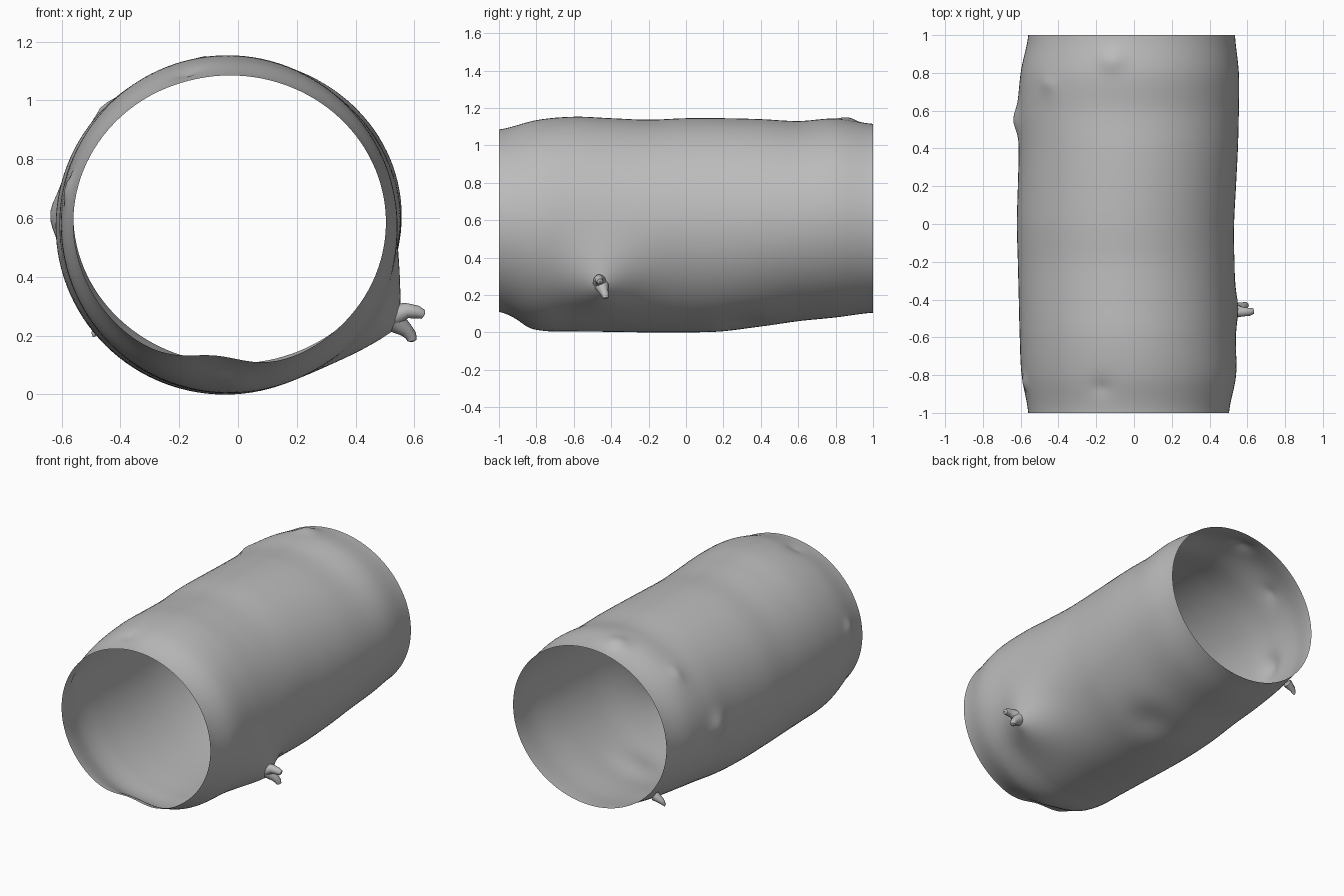
import bpy, bmesh, math
from mathutils import Vector

old = bpy.data.objects.get("Cube")
if old:
    bpy.data.objects.remove(old, do_unlink=True)

GREY = (0.5, 0.5, 0.5, 1)
mat = bpy.data.materials.new("plain grey")
mat.use_nodes = True
mat.diffuse_color = GREY
mat.node_tree.nodes["Principled BSDF"].inputs["Base Color"].default_value = GREY

# Tube extents at even steps from front to back
LEFT = [-.56, -.595, -.605, -.61, -.615, -.62, -.615, -.61, -.615, -.60, -.56]
RIGHT = [.503, .54, .535, .53, .53, .53, .54, .55, .555, .555, .535]
TOP = [1.085, 1.135, 1.153, 1.145, 1.137, 1.145, 1.145, 1.14, 1.13, 1.143, 1.115]
BOTTOM = [.085, .012, .005, .003, 0, 0, .005, .03, .06, .08, .105]

# Bumps and dents: centre, height along the surface normal, width, sharp tip or not
BUMPS = [
    ((.47, -.45, .27), .07, .2, False),      # broad swelling under the forked spur
    ((.48, -.45, .27), .06, .055, True),     # spur neck
    ((-.62, .55, .61), .025, .07, False),
    ((-.12, .87, 1.14), .022, .06, False),
    ((-.46, .74, .98), .022, .04, True),
    ((-.18, -.87, 1.12), -.03, .04, True),
    ((-.58, -.84, .7), .015, .04, False),
    ((-.08, -1, .08), -.045, .15, False),    # lifted lip at the front
    ((0, -.85, .02), .008, .06, False),
    ((.15, .3, .04), -.02, .13, False),
]


def sample(values, y):
    """Smooth curve through evenly spaced values."""
    t = (y + 1) / 2 * (len(values) - 1)
    i = min(int(t), len(values) - 2)
    t -= i
    p = [values[max(0, min(len(values) - 1, i + k))] for k in (-1, 0, 1, 2)]
    return p[1] + t / 2 * (p[2] - p[0] + t * (2 * p[0] - 5 * p[1] + 4 * p[2] - p[3]
                           + t * (3 * (p[1] - p[2]) + p[3] - p[0])))


def surface_point(angle, y):
    l, r, t, b = (sample(v, y) for v in (LEFT, RIGHT, TOP, BOTTOM))
    out = Vector((math.cos(angle), 0, math.sin(angle)))
    point = Vector(((l + r) / 2 + (r - l) / 2 * out.x, y, (t + b) / 2 + (t - b) / 2 * out.z))
    push = 0
    for centre, height, width, sharp in BUMPS:
        d = (point - Vector(centre)).length / width
        push += height * math.exp(-d if sharp else -d * d)
    return point + out * push


def finish(obj):
    obj.data.materials.append(mat)
    bpy.ops.object.select_all(action="DESELECT")
    obj.select_set(True)
    bpy.context.view_layer.objects.active = obj
    bpy.ops.object.shade_smooth_by_angle(angle=math.radians(50))


def grid_object(name, rows):
    """Skin closed rings of points into one open sheet."""
    bm = bmesh.new()
    rings = [[bm.verts.new(p) for p in row] for row in rows]
    for a, b in zip(rings, rings[1:]):
        for i in range(len(a)):
            j = (i + 1) % len(a)
            bm.faces.new((a[i], a[j], b[j], b[i]))
    mesh = bpy.data.meshes.new(name)
    bm.to_mesh(mesh)
    bm.free()
    obj = bpy.data.objects.new(name, mesh)
    bpy.context.collection.objects.link(obj)
    finish(obj)


def spur(name, path, radii):
    """Small tapering prong along a path, closing to a blunt tip."""
    pts = [Vector(p) for p in path]
    rows = []
    for i, p in enumerate(pts):
        along = (pts[min(i + 1, len(pts) - 1)] - pts[max(i - 1, 0)]).normalized()
        side = along.cross(Vector((0, 1, 0))).normalized()
        up = side.cross(along)
        rows.append([p + radii[i] * (side * math.cos(a) + up * math.sin(a))
                     for a in (math.tau * k / 10 for k in range(10))])
    grid_object(name, rows)


# Open tube wall
AROUND, ALONG = 120, 120
grid_object("tube_wall", [[surface_point(math.tau * i / AROUND, -1 + 2 * j / ALONG)
                           for i in range(AROUND)] for j in range(ALONG + 1)])

# Forked spur on the left side and a tiny one on the right
spur("spur_upper_prong", [(.53, -.46, .27), (.575, -.465, .285), (.61, -.465, .28), (.63, -.46, .272), (.634, -.46, .27)],
     [.04, .026, .022, .016, .002])
spur("spur_lower_prong", [(.53, -.45, .25), (.57, -.44, .22), (.588, -.432, .2), (.592, -.43, .183), (.592, -.43, .178)],
     [.04, .025, .02, .016, .002])
spur("small_spur", [(-.43, .93, .25), (-.475, .925, .225), (-.49, .92, .205), (-.492, .92, .195)],
     [.03, .018, .01, .002])
